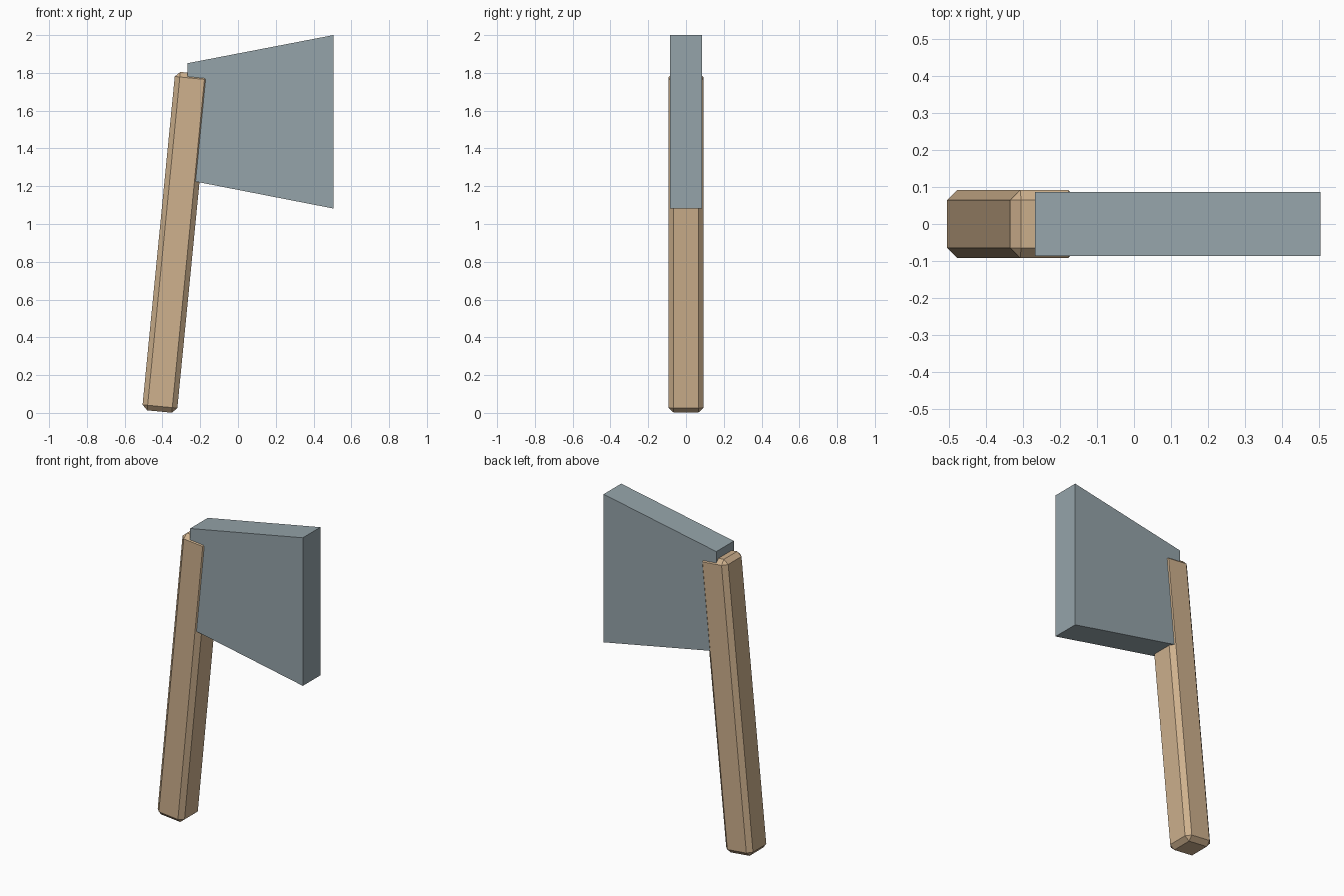
import bpy, bmesh, math
from mathutils import Matrix

if "Cube" in bpy.data.objects:
    bpy.data.objects.remove(bpy.data.objects["Cube"])


def add_part(name, bm, color):
    bmesh.ops.recalc_face_normals(bm, faces=bm.faces)
    mesh = bpy.data.meshes.new(name)
    bm.to_mesh(mesh)
    bm.free()
    mat = bpy.data.materials.new(name + "_material")
    mat.diffuse_color = color
    mat.use_nodes = True
    mat.node_tree.nodes["Principled BSDF"].inputs["Base Color"].default_value = mat.diffuse_color
    mesh.materials.append(mat)
    obj = bpy.data.objects.new(name, mesh)
    bpy.context.collection.objects.link(obj)
    return obj


# Handle: slim square bar with chamfered edges, leaning toward the blade
bm = bmesh.new()
bmesh.ops.create_cube(bm, size=1, matrix=Matrix.Diagonal((0.185, 0.184, 1.80, 1)))
handle = add_part("handle", bm, (0.62, 0.44, 0.27, 1))
handle.location = (-0.328, 0, 0.903)
handle.rotation_euler.y = math.radians(5.6)
chamfer = handle.modifiers.new("chamfer", "BEVEL")
chamfer.width = 0.027
chamfer.segments = 1

# Blade: flared slab, its narrow end sunk into the handle
half = 0.086
profile = [(-0.268, 1.851), (-0.268, 1.233), (0.505, 1.082), (0.505, 2.0)]
bm = bmesh.new()
face = bm.faces.new([bm.verts.new((x, -half, z)) for x, z in profile])
ext = bmesh.ops.extrude_face_region(bm, geom=[face])
bmesh.ops.translate(bm, vec=(0, 2 * half, 0),
                    verts=[v for v in ext["geom"] if isinstance(v, bmesh.types.BMVert)])
blade = add_part("blade", bm, (0.30, 0.37, 0.40, 1))
